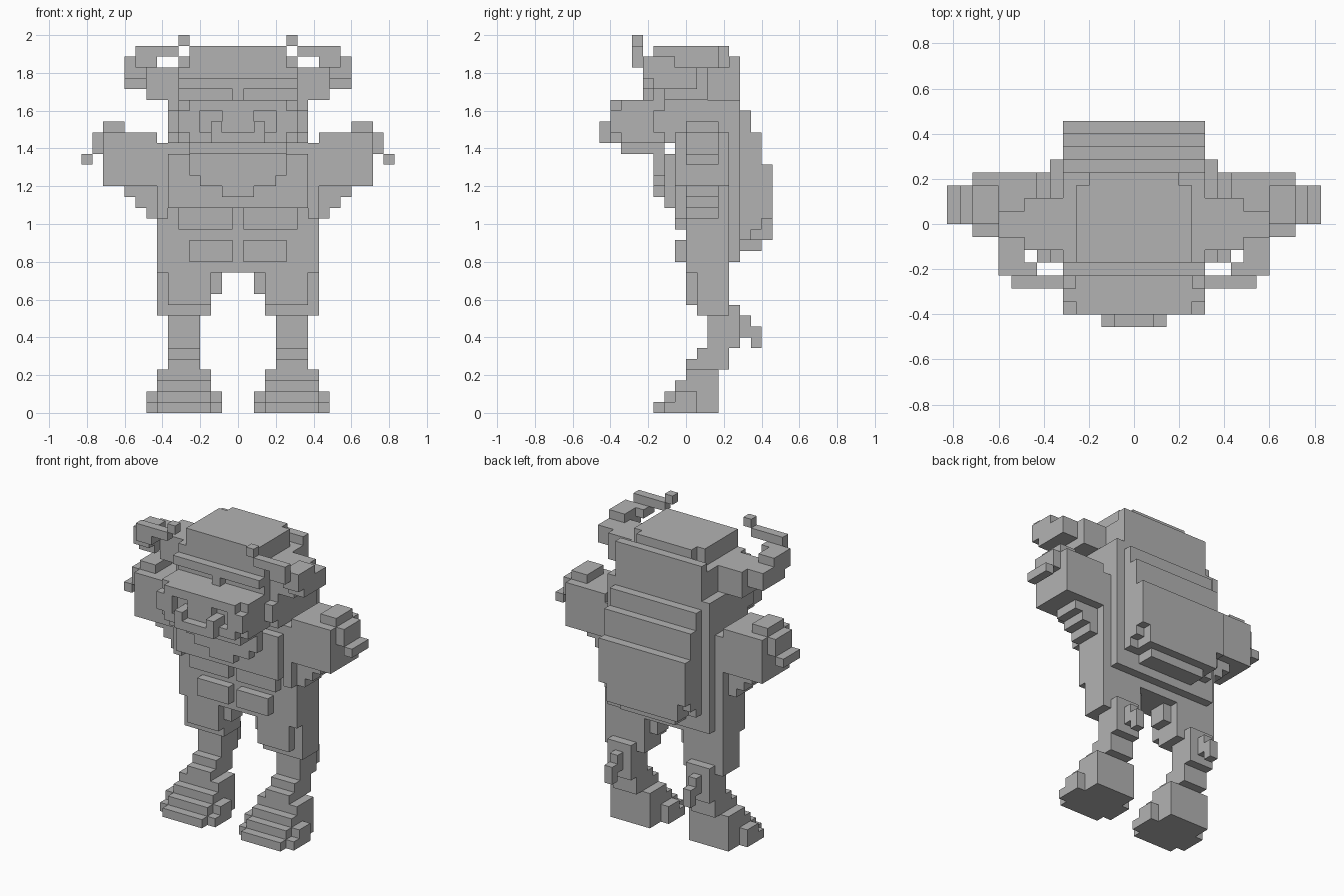
import bpy, bmesh
from mathutils import Vector

cube = bpy.data.objects.get("Cube")
if cube:
    bpy.data.objects.remove(cube, do_unlink=True)

UNIT = 2 / 35  # edge of one block

grey = bpy.data.materials.new("plain grey")
grey.use_nodes = True
grey.diffuse_color = (0.45, 0.45, 0.45, 1)
grey.node_tree.nodes["Principled BSDF"].inputs["Base Color"].default_value = grey.diffuse_color


def box(x, y, z):
    """Blocks in a box, mirrored left to right; x counts whole blocks from the middle."""
    return {(s * i, j, k) for s in (-1, 1) for i in range(x[0], x[1] + 1)
            for j in range(*y) for k in range(*z)}


def build(name, cells):
    """Outer skin of a set of blocks as one mesh object."""
    bm = bmesh.new()
    for cell in cells:
        centre = Vector(cell) + Vector((0, 0.5, 0.5))
        for axis in range(3):
            for sign in (-1, 1):
                n = Vector((0, 0, 0))
                n[axis] = sign
                if tuple(c + int(d) for c, d in zip(cell, n)) in cells:
                    continue
                u = Vector((n.y, n.z, n.x))
                v = n.cross(u)
                corners = [-u - v, u - v, u + v, v - u]
                bm.faces.new([bm.verts.new((centre + (n + c) / 2) * UNIT) for c in corners])
    bmesh.ops.remove_doubles(bm, verts=bm.verts, dist=UNIT / 100)
    bmesh.ops.dissolve_limit(bm, angle_limit=0.01, verts=bm.verts, edges=bm.edges)
    mesh = bpy.data.meshes.new(name)
    bm.to_mesh(mesh)
    bm.free()
    mesh.materials.append(grey)
    obj = bpy.data.objects.new(name, mesh)
    bpy.context.collection.objects.link(obj)


# Head: stepped crown, brow ridge and cheeks
head = box(x=(0, 4), y=(-3, 3), z=(29, 34))
head |= box(x=(0, 3), y=(3, 4), z=(29, 34))
head |= box(x=(0, 5), y=(-3, 4), z=(25, 32))
head |= box(x=(0, 5), y=(-4, -3), z=(30, 31))
head |= box(x=(0, 0), y=(-4, -3), z=(29, 30))
head |= box(x=(6, 6), y=(-2, 5), z=(25, 29))
head |= box(x=(6, 6), y=(-3, -2), z=(26, 28))
build("head", head)

# Snout with two square hollows and a block in each
snout = box(x=(0, 5), y=(-6, -3), z=(25, 29))
snout |= box(x=(0, 4), y=(-7, -6), z=(25, 29))
snout |= box(x=(5, 5), y=(-7, -6), z=(26, 28))
snout |= box(x=(0, 4), y=(-6, -2), z=(24, 25))
snout -= box(x=(2, 3), y=(-7, -6), z=(26, 28))
snout |= box(x=(0, 2), y=(-8, -7), z=(25, 26))
snout |= box(x=(2, 2), y=(-8, -6), z=(26, 27))
build("snout", snout)

# Horns curling out, forward and back in
horns = box(x=(6, 8), y=(-2, 2), z=(29, 32))
horns |= box(x=(9, 10), y=(-3, 1), z=(30, 32))
horns |= box(x=(9, 10), y=(-4, -1), z=(31, 33))
horns |= box(x=(8, 9), y=(-5, -3), z=(32, 33))
horns |= box(x=(6, 9), y=(-5, -4), z=(33, 34))
horns |= box(x=(5, 5), y=(-5, -4), z=(34, 35))
build("horns", horns)

# Torso: core, hips, shoulders and chest
torso = box(x=(0, 6), y=(0, 5), z=(14, 26))
torso |= box(x=(0, 7), y=(0, 4), z=(13, 18))
torso |= box(x=(7, 7), y=(-1, 4), z=(18, 25))
torso |= box(x=(0, 6), y=(-1, 0), z=(19, 25))
torso |= box(x=(0, 6), y=(-2, -1), z=(19, 24))
build("torso", torso)

# Stepped beard below the jaw
beard = box(x=(0, 4), y=(-3, -2), z=(22, 24))
beard |= box(x=(0, 3), y=(-3, -2), z=(21, 22))
beard |= box(x=(0, 1), y=(-3, -2), z=(20, 21))
build("beard", beard)

# Belly plates
build("upper_belly_plates", box(x=(1, 5), y=(-1, 0), z=(17, 19)))
build("lower_belly_plates", box(x=(1, 4), y=(-1, 0), z=(14, 16)))

# Back hump, each layer starting lower than the one before
hump = box(x=(0, 5), y=(4, 5), z=(14, 33))
hump |= box(x=(0, 5), y=(5, 6), z=(16, 28))
hump |= box(x=(0, 5), y=(6, 7), z=(17, 26))
hump |= box(x=(0, 5), y=(7, 8), z=(18, 23))
hump |= box(x=(0, 4), y=(5, 8), z=(16, 18))
hump |= box(x=(0, 3), y=(5, 7), z=(15, 16))
build("back_hump", hump)

# Arms: stepped underarm, block forearm, hand and thumb
arms = box(x=(8, 12), y=(-1, 4), z=(21, 26))
for step in range(3):
    arms |= box(x=(8, 8 + step), y=(0, 3), z=(18 + step, 21))
build("arms", arms)
hands = box(x=(11, 12), y=(0, 3), z=(26, 27))
hands |= box(x=(13, 13), y=(0, 3), z=(24, 26))
hands |= box(x=(14, 14), y=(0, 3), z=(23, 24))
build("hands", hands)

# Thighs with a front plate
thighs = box(x=(3, 7), y=(1, 4), z=(9, 14))
thighs |= box(x=(3, 6), y=(0, 1), z=(10, 14))
thighs |= box(x=(2, 2), y=(1, 3), z=(11, 13))
build("thighs", thighs)

# Shins leaning forward, with a heel spur
shins = box(x=(4, 6), y=(2, 5), z=(6, 10))
shins |= box(x=(4, 6), y=(1, 4), z=(4, 6))
shins |= box(x=(4, 6), y=(0, 3), z=(3, 5))
build("shins", shins)
spurs = box(x=(5, 5), y=(5, 6), z=(7, 9))
spurs |= box(x=(5, 5), y=(6, 7), z=(6, 8))
build("heel_spurs", spurs)

# Feet stepping down to the toes
feet = box(x=(3, 7), y=(0, 3), z=(0, 4))
for step in range(3):
    feet |= box(x=(3, 7), y=(-1 - step, 0), z=(0, 3 - step))
feet |= box(x=(2, 8), y=(-2, 1), z=(0, 1))
feet |= box(x=(2, 8), y=(-1, 1), z=(1, 2))
build("feet", feet)
